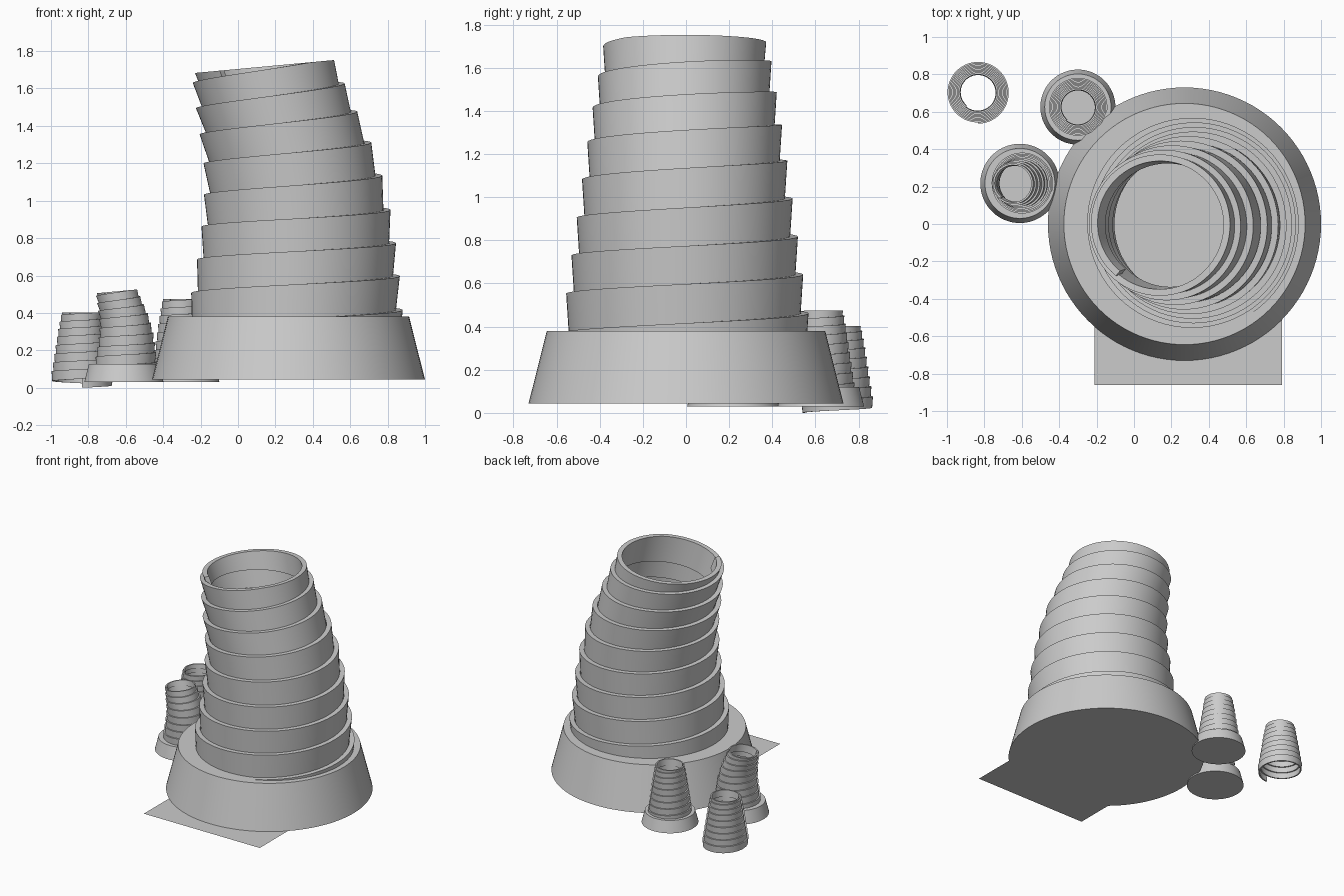
import bpy, bmesh
from math import sin, cos, pi

if "Cube" in bpy.data.objects:
    bpy.data.objects.remove(bpy.data.objects["Cube"])

SEG = 72            # segments per turn
BAND_H, THICK = 0.20, 0.035
HELIX = [0.37, 0.553, 0.73, 0.905, 1.082, 1.255, 1.415, 1.56, 1.70, 1.84]
CENTRE = [(0.0, 0.025), (0.4, 0.036), (0.6, 0.046), (0.77, 0.05), (0.95, 0.045), (1.1, 0.03),
          (1.2, 0.012), (1.31, -0.012), (1.4, -0.045), (1.5, -0.073),
          (1.63, -0.113), (1.72, -0.135), (1.9, -0.175)]
TILT = [(0.0, 0.0), (0.9, 0.0), (1.3, 0.037), (1.45, 0.06), (1.65, 0.09), (1.9, 0.1)]


def lerp_table(tab, v):
    for (a, p), (b, q) in zip(tab, tab[1:]):
        if v <= b:
            return p + (q - p) * (v - a) / (b - a)
    return tab[-1][1]


def make(name, bm, smooth=True):
    bmesh.ops.recalc_face_normals(bm, faces=bm.faces)
    me = bpy.data.meshes.new(name)
    bm.to_mesh(me)
    bm.free()
    ob = bpy.data.objects.new(name, me)
    bpy.context.collection.objects.link(ob)
    if smooth:
        bpy.ops.object.select_all(action='DESELECT')
        ob.select_set(True)
        bpy.context.view_layer.objects.active = ob
        bpy.ops.object.shade_smooth_by_angle(angle=0.6)
    return ob


def coil(name, loc, sr, sz, z_ref, bend):
    """Tapering, optionally bent spiral band; z_ref is mapped to loc z."""
    bm = bmesh.new()
    prev = None
    n = int(8.9 * SEG)
    table = list(enumerate(HELIX))
    for i in range(n + 1):
        t = i / SEG
        a = -pi / 2 + 2 * pi * t
        h = lerp_table(table, t)
        top, bot = min(h, 1.717), h - BAND_H
        r = 0.58 - 0.0245 * t
        rb = r - 0.013
        ring = []
        for rad, z in ((r, top), (r - THICK, top), (rb - THICK, bot), (rb, bot)):
            x, y = rad * cos(a), rad * sin(a)
            cx = lerp_table(CENTRE, z) if bend else 0
            zz = z + (lerp_table(TILT, z) * x if bend else 0)
            ring.append(bm.verts.new((loc[0] + (x + cx) * sr, loc[1] + y * sr,
                                      loc[2] + (zz - z_ref) * sz)))
        if prev:
            for k in range(4):
                m = (k + 1) % 4
                bm.faces.new((prev[k], prev[m], ring[m], ring[k]))
        else:
            bm.faces.new(ring)
        prev = ring
    bm.faces.new(prev[::-1])
    return make(name, bm)


def frustum(name, x, y, z, r1, r2, h):
    bm = bmesh.new()
    bmesh.ops.create_cone(bm, cap_ends=True, segments=96, radius1=r1, radius2=r2, depth=h)
    bmesh.ops.translate(bm, verts=bm.verts, vec=(x, y, z + h / 2))
    return make(name, bm)


# Towers with foot: (prefix, location, radial scale, height scale, bent)
for name, loc, sr, sz, bend in (
        ("large", (0.27, 0, 0.043), 1.0, 1.0, True),
        ("small_bent", (-0.61, 0.217, 0.03), 0.29, 0.29, True),
        ("small_straight", (-0.30, 0.625, 0.03), 0.275, 0.265, False)):
    frustum(name + "_foot", *loc, 0.73 * sr, 0.645 * sr, 0.337 * sz)
    coil(name + "_spiral", loc, sr, sz, 0.043, bend)

# Loose spiral without a foot
coil("loose_spiral", (-0.835, 0.703, 0.0), 0.288, 0.26, 0.17, False)

# Ground sheet under the large tower
bm = bmesh.new()
bmesh.ops.create_grid(bm, x_segments=1, y_segments=1, size=0.5)
bmesh.ops.translate(bm, verts=bm.verts, vec=(0.29, -0.36, 0.043))
make("sheet", bm, smooth=False)

# Small disc on the foot inside the large tower
frustum("inner_disc", 0.28, -0.345, 0.378, 0.1, 0.1, 0.006)
